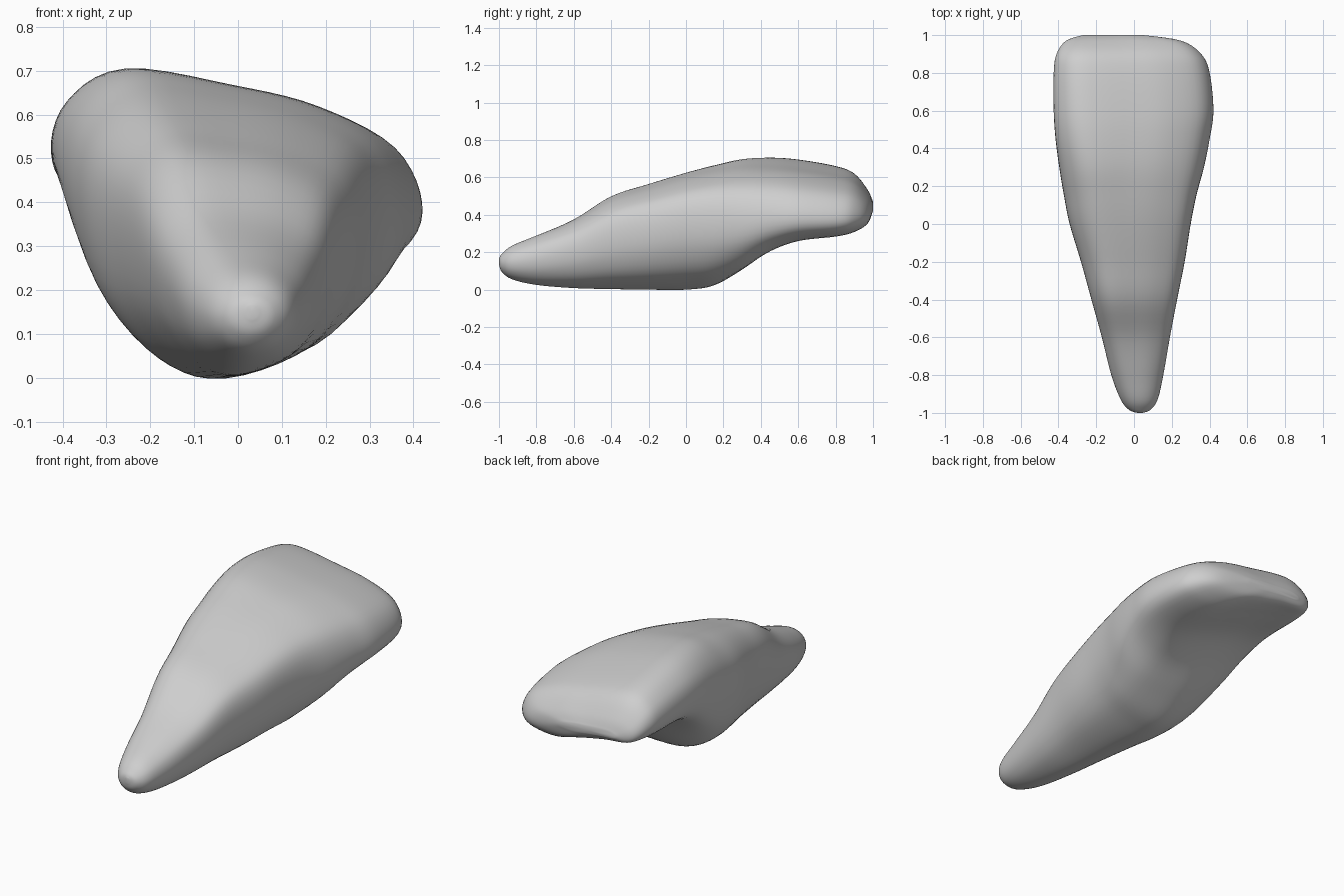
import bpy
import bmesh
import math
from mathutils import Vector

cube = bpy.data.objects.get("Cube")
if cube:
    bpy.data.objects.remove(cube, do_unlink=True)

# Outlines in unit form: u across (-1 to 1), v up (0 to 1), clockwise from the left
KEEL = [(-1, .62), (-.92, .86), (-.58, 1), (0, .98), (.5, .92), (.88, .81),
        (1, .61), (.92, .34), (.6, .12), (-.05, 0), (-.5, .07), (-.86, .3)]
SLAB = [(-1, .6), (-.92, .85), (-.63, 1), (0, .895), (.45, .79), (.85, .59),
        (1, .3), (.9, .09), (.47, .01), (0, .16), (-.45, .3), (-.88, .39)]
COUNT = len(KEEL)
ROUND = [(-math.cos(k * math.tau / COUNT), .5 + .5 * math.sin(k * math.tau / COUNT))
         for k in range(COUNT)]

# Stations along the length: y, left x, right x, bottom z, top z
STATIONS = [
    (-1, .02, .045, .135, .165), (-.985, -.025, .085, .095, .19),
    (-.93, -.07, .125, .055, .235), (-.8, -.12, .155, .025, .29),
    (-.6, -.17, .19, .008, .375), (-.4, -.225, .228, .003, .495),
    (-.2, -.28, .268, 0, .56), (0, -.34, .3, 0, .62), (.15, -.37, .33, .012, .66),
    (.3, -.395, .37, .075, .695), (.45, -.415, .4, .18, .705), (.6, -.425, .42, .25, .695),
    (.8, -.425, .4, .28, .66), (.9, -.41, .355, .305, .62), (.97, -.36, .25, .35, .535),
    (1, -.27, .05, .42, .47),
]


def ramp(value, start, end):
    t = min(max((value - start) / (end - start), 0), 1)
    return t * t * (3 - 2 * t)


def section(y, left, right, low, high):
    """Blend the three outlines and fit them to one station."""
    to_keel, to_slab = ramp(y, -1.1, -.4), ramp(y, 0, .75)
    points = []
    for a, b, c in zip(ROUND, KEEL, SLAB):
        p = Vector(a).lerp(Vector(b), to_keel).lerp(Vector(c), to_slab)
        points.append(Vector(((left + right) / 2 + p.x * (right - left) / 2, y,
                              low + p.y * (high - low))))
    return points


def smooth(points, steps, closed):
    """Pass a smooth curve through the points."""
    n = len(points)
    result = []
    for i in range(n if closed else n - 1):
        a, b, c, d = [points[j % n if closed else min(max(j, 0), n - 1)]
                      for j in range(i - 1, i + 3)]
        for s in range(steps):
            t = s / steps
            result.append(b + (c - a) * (t / 2) + (a * 2 - b * 5 + c * 4 - d) * (t * t / 2)
                          + (b * 3 - a - c * 3 + d) * (t ** 3 / 2))
    if not closed:
        result.append(points[-1])
    return result


# Skin the stations into one rounded, closed body
rings = [smooth(section(*s), 5, True) for s in STATIONS]
lines = [smooth(list(line), 5, False) for line in zip(*rings)]
bm = bmesh.new()
grid = [[bm.verts.new(p) for p in line] for line in lines]
for i, line in enumerate(grid):
    after = grid[(i + 1) % len(grid)]
    for j in range(len(line) - 1):
        bm.faces.new((line[j], line[j + 1], after[j + 1], after[j]))
for end in (0, -1):
    rim = [line[end] for line in grid]
    cap = bm.faces.new(rim)
    bmesh.ops.poke(bm, faces=[cap])
bmesh.ops.recalc_face_normals(bm, faces=bm.faces[:])

mesh = bpy.data.meshes.new("wedge_stone")
bm.to_mesh(mesh)
bm.free()
stone = bpy.data.objects.new("wedge_stone", mesh)
bpy.context.collection.objects.link(stone)

# Plain grey surface
grey = bpy.data.materials.new("light_grey")
grey.use_nodes = True
colour = (.62, .62, .62, 1)
grey.diffuse_color = colour
grey.node_tree.nodes["Principled BSDF"].inputs["Base Color"].default_value = colour
mesh.materials.append(grey)
for face in mesh.polygons:
    face.use_smooth = True
